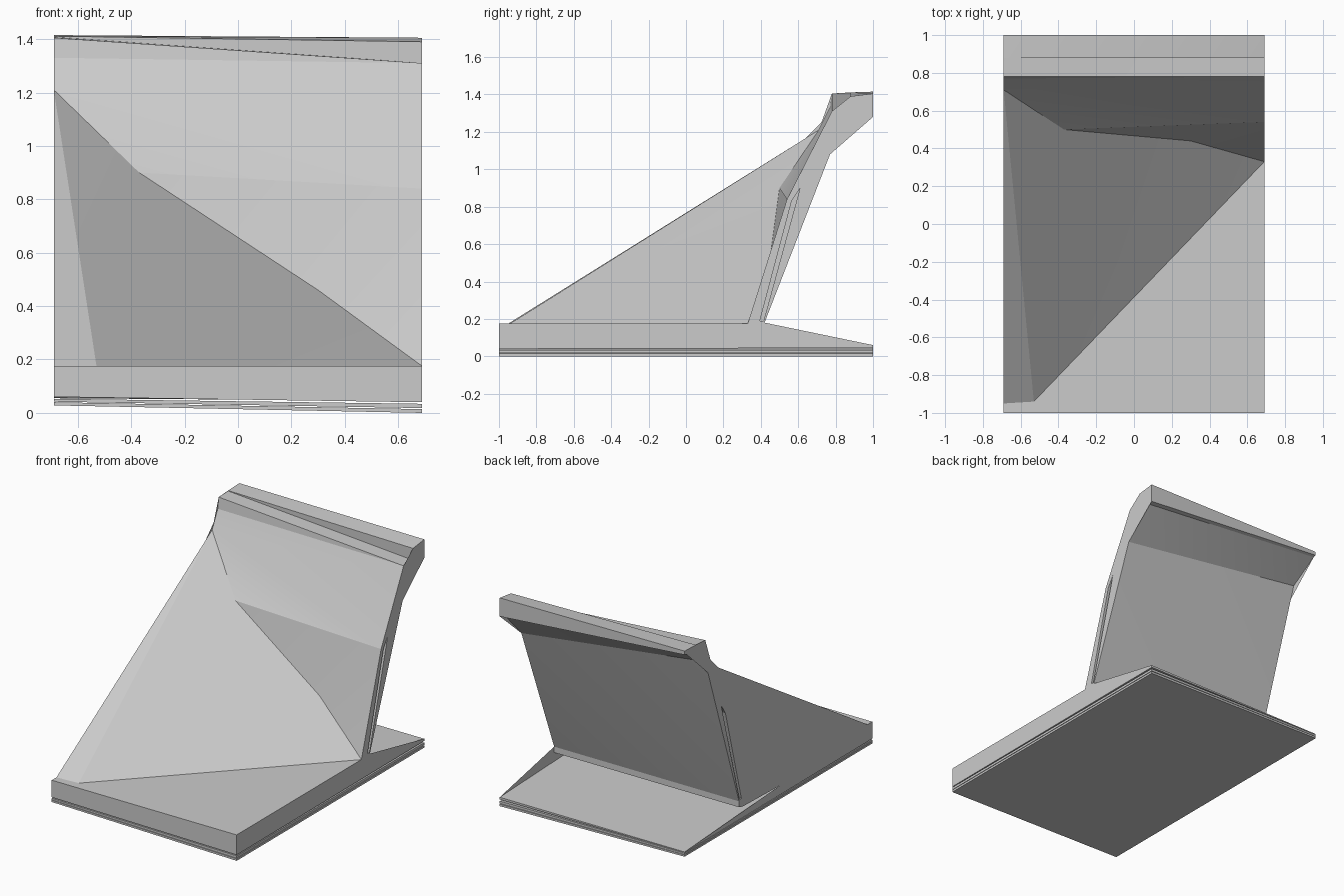
import bpy, bmesh
from mathutils import Vector

if "Cube" in bpy.data.objects:
    bpy.data.objects.remove(bpy.data.objects["Cube"])

W = 0.69  # half width

grey = bpy.data.materials.new("light_grey")
grey.use_nodes = True
colour = (0.6, 0.6, 0.6, 1)
grey.diffuse_color = colour
grey.node_tree.nodes["Principled BSDF"].inputs["Base Color"].default_value = colour


def finish(name, bm):
    bmesh.ops.recalc_face_normals(bm, faces=bm.faces)
    mesh = bpy.data.meshes.new(name)
    bm.to_mesh(mesh)
    bm.free()
    mesh.materials.append(grey)
    ob = bpy.data.objects.new(name, mesh)
    bpy.context.collection.objects.link(ob)
    return ob


def loft(bm, left, right, x0, x1, skip=()):
    """Join two side profiles of (y, z) points; skip leaves segments open."""
    a = [bm.verts.new((x0, y, z)) for y, z in left]
    b = [bm.verts.new((x1, y, z)) for y, z in right]
    n = len(a)
    for i in range(n):
        if i not in skip:
            j = (i + 1) % n
            bm.faces.new((a[i], a[j], b[j], b[i]))
    bm.faces.new(a)
    bm.faces.new(b)
    return a, b


# Body: folded slab, leaning back, flared head and thin tail as one solid
foot = [(0.42, 0.18), (0.42, 0.14), (0.38, 0.13), (-0.4, 0.11), (1, 0.06)]
plus = [(-1, 0.04), (-1, 0.175), (0.33, 0.175), (0.54, 0.84), (0.76, 1.27),
        (0.78, 1.31), (0.88, 1.31), (0.88, 1.39), (1, 1.405), (1, 1.28),
        (0.96, 1.28), (0.77, 1.08)] + foot + [(1, 0.045)]
minus = [(-1, 0.06), (-1, 0.175), (-0.95, 0.175), (0.71, 1.21), (0.77, 1.33),
         (0.78, 1.405), (0.88, 1.408), (0.88, 1.411), (1, 1.415), (1, 1.39),
         (0.98, 1.385), (0.78, 1.26)] + foot + [(1, 0.055)]
bm = bmesh.new()
p, m = loft(bm, plus, minus, W, -W, skip=(1, 2))

# Floor, diagonal ramp and dented lower back fill the open segments
toe = bm.verts.new((-0.53, -0.94, 0.175))
peak = bm.verts.new((-0.37, 0.5, 0.9))
knee = bm.verts.new((0.3, 0.44, 0.46))
for face in ((p[1], m[1], m[2], toe, p[2]), (m[2], toe, m[3]),
             (toe, p[2], knee, peak, m[3]), (m[3], peak, p[3]),
             (peak, knee, p[3]), (knee, p[2], p[3])):
    bm.faces.new(face)
bmesh.ops.triangulate(bm, faces=bm.faces)
body = finish("folded_body", bm)

# Slim groove along both sides of the back
groove = [(0.395, 0.19), (0.415, 0.19), (0.61, 0.9), (0.565, 0.83)]
for side in (1, -1):
    bm = bmesh.new()
    loft(bm, groove, groove, side * (W - 0.03), side * (W + 0.05))
    cutter = finish("groove_cutter", bm)
    cutter.hide_render = True
    cutter.hide_set(True)
    mod = body.modifiers.new("groove", 'BOOLEAN')
    mod.operation = 'DIFFERENCE'
    mod.solver = 'EXACT'
    mod.object = cutter

# Two thin tilted sheets under the body
sheets = (("bottom_sheet", (0, 0.014), (0.028, 0.040)),
          ("middle_sheet", (0.018, 0.034), (0.042, 0.053)))
for name, hi, lo in sheets:
    bm = bmesh.new()
    rect = [[(-1, z[0]), (-1, z[1]), (1, z[1]), (1, z[0])] for z in (hi, lo)]
    loft(bm, rect[0], rect[1], W, -W)
    finish(name, bm)

# Soften only the shallow folds
bpy.ops.object.select_all(action='DESELECT')
body.select_set(True)
bpy.context.view_layer.objects.active = body
bpy.ops.object.shade_smooth_by_angle(angle=0.3)
